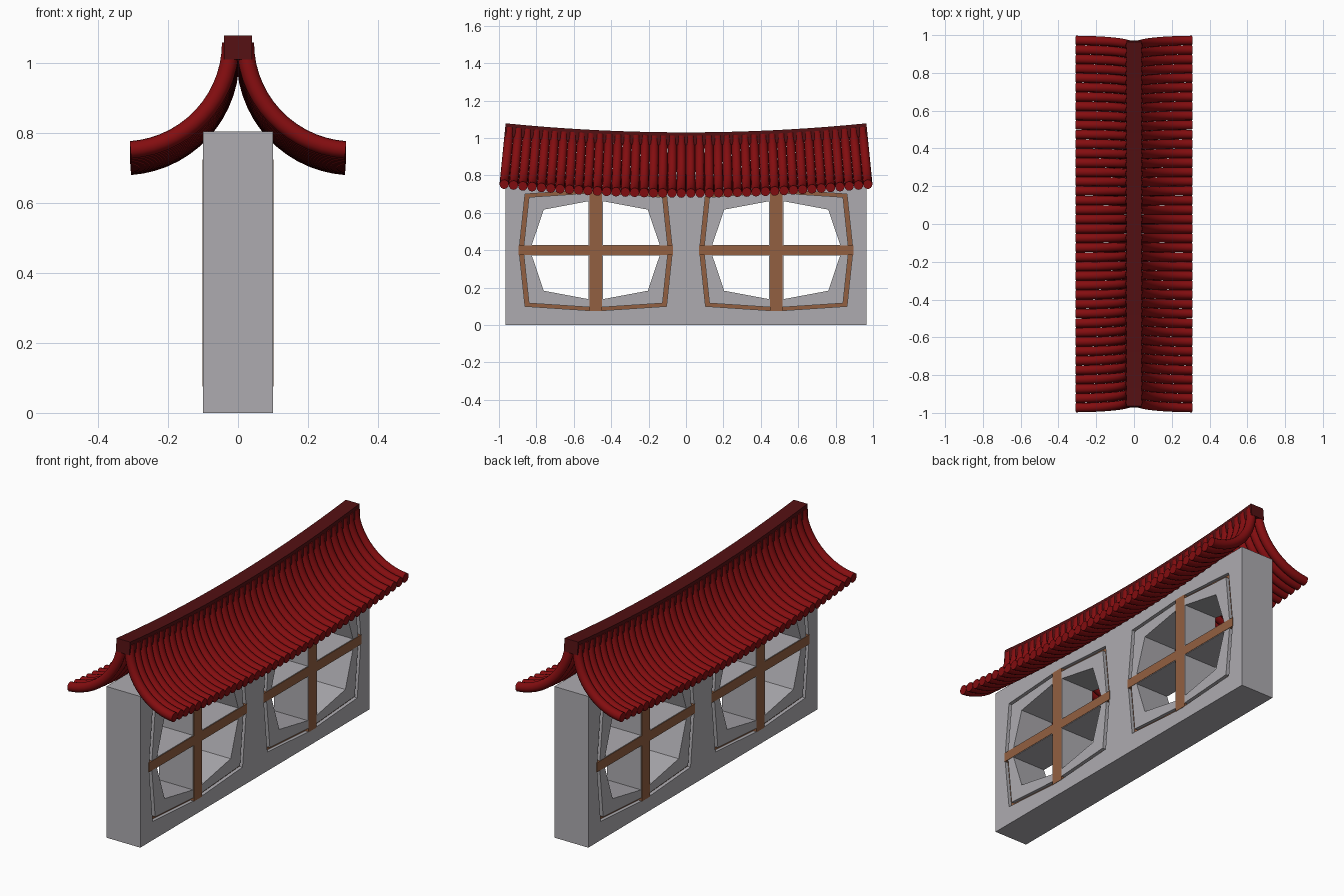
import bpy, bmesh, math
from mathutils import Vector

if "Cube" in bpy.data.objects:
    bpy.data.objects.remove(bpy.data.objects["Cube"])

R, Z0 = 10.0, 0.69          # roof sag radius and the height it is measured from


def material(name, rgb):
    m = bpy.data.materials.new(name)
    m.diffuse_color = (*rgb, 1)
    m.use_nodes = True
    m.node_tree.nodes["Principled BSDF"].inputs["Base Color"].default_value = m.diffuse_color
    return m


GREY = material("grey plaster", (0.42, 0.41, 0.435))
BROWN = material("brown wood", (0.29, 0.115, 0.052))
RED = material("red tile", (0.23, 0.004, 0.005))
DARK = material("dark red ridge", (0.085, 0.005, 0.006))


def finish(name, bm, *mats):
    bmesh.ops.recalc_face_normals(bm, faces=bm.faces)
    me = bpy.data.meshes.new(name)
    bm.to_mesh(me)
    bm.free()
    ob = bpy.data.objects.new(name, me)
    bpy.context.collection.objects.link(ob)
    for m in mats:
        me.materials.append(m)
    return ob


def box(bm, lo, hi):
    r = bmesh.ops.create_cube(bm, size=1)
    for v in r["verts"]:
        v.co = [(a + b) / 2 + c * (b - a) for a, b, c in zip(lo, hi, v.co)]


def skin(bm, rings, closed=False):
    """Join rings of points into a tube, capped unless closed on itself."""
    rings = [[bm.verts.new(p) for p in ring] for ring in rings]
    n = len(rings[0])
    pairs = list(zip(rings, rings[1:])) + ([(rings[-1], rings[0])] if closed else [])
    for a, b in pairs:
        for i in range(n):
            j = (i + 1) % n
            bm.faces.new((a[i], a[j], b[j], b[i]))
    if not closed:
        bm.faces.new(rings[0])
        bm.faces.new(rings[-1])


def sag(bm):
    """Bend the roof so that both ends rise."""
    for v in bm.verts:
        t, r = v.co.y / R, R - (v.co.z - Z0)
        v.co.y, v.co.z = r * math.sin(t), Z0 + R - r * math.cos(t)


# Wall with window panes cut through and a groove round every window
CY, CZ = 0.4825, 0.4
bm = bmesh.new()
box(bm, (-0.1, -0.965, 0), (0.1, 0.965, 0.805))
wall = finish("wall", bm, GREY, BROWN)

PANE = [(0.038, 0.028), (0.342, 0.028), (0.278, 0.217), (0.038, 0.262)]
OCT = [(0.41, 0), (0.378, 0.3), (0, 0.325), (-0.378, 0.3),
       (-0.41, 0), (-0.378, -0.3), (0, -0.325), (0.378, -0.3)]
bm = bmesh.new()
for cy in (-CY, CY):
    for sy in (-1, 1):
        for sz in (-1, 1):
            skin(bm, [[(x, cy + sy * y, CZ + sz * z) for y, z in PANE]
                      for x in (-0.2, 0.2)])
    for s in (-1, 1):
        skin(bm, [[(s * x, cy + k * y, CZ + k * z) for x, k in
                   ((0.082, 1), (0.12, 1), (0.12, 0.945), (0.082, 0.945))]
                  for y, z in OCT], closed=True)
cutter = finish("window_cutter", bm, GREY)
cutter.hide_render = True
mod = wall.modifiers.new("windows", "BOOLEAN")
mod.object, mod.operation, mod.solver = cutter, "DIFFERENCE", "EXACT"
bpy.context.view_layer.objects.active = wall
bpy.ops.object.modifier_apply(modifier="windows")
bpy.data.objects.remove(cutter)
for p in wall.data.polygons:      # groove floors are brown
    p.material_index = int(abs(p.normal.x) > 0.9 and abs(p.center.x) < 0.095)

# Wooden window crosses on both sides
bm = bmesh.new()
for cy in (-CY, CY):
    for x0, x1 in ((0.08, 0.102), (-0.102, -0.08)):
        box(bm, (x0, cy - 0.034, CZ - 0.325), (x1, cy + 0.034, CZ + 0.325))
        box(bm, (x0, cy - 0.412, CZ - 0.025), (x1, cy + 0.412, CZ + 0.025))
finish("window_crosses", bm, BROWN)

# Curved roof tiles: a row of bent tubes down each slope
TUBES, STEPS, SIDES, RAD = 40, 14, 12, 0.0249
bm = bmesh.new()
for side in (-1, 1):
    for k in range(TUBES):
        y0 = -0.975 + 0.05 * k
        rings = []
        for i in range(STEPS + 1):
            a = math.radians(180 + 86 * i / STEPS)
            ring = []
            for j in range(SIDES):
                b = math.tau * j / SIDES
                r = 0.308 + RAD * math.cos(b)
                ring.append((side * (0.329 + r * math.cos(a)),
                             y0 + RAD * math.sin(b),
                             1.012 + r * math.sin(a)))
            rings.append(ring)
        skin(bm, rings)
sag(bm)
tiles = finish("roof_tiles", bm, RED)
bpy.context.view_layer.objects.active = tiles
tiles.select_set(True)
bpy.ops.object.shade_smooth_by_angle(angle=math.radians(40))

# Ridge beam, sagging with the roof
bm = bmesh.new()
skin(bm, [[(-0.04, y, 0.962), (0.04, y, 0.962), (0.04, y, 1.03), (-0.04, y, 1.03)]
          for y in [-1 + i / 10 for i in range(21)]])
sag(bm)
finish("roof_ridge", bm, DARK)
